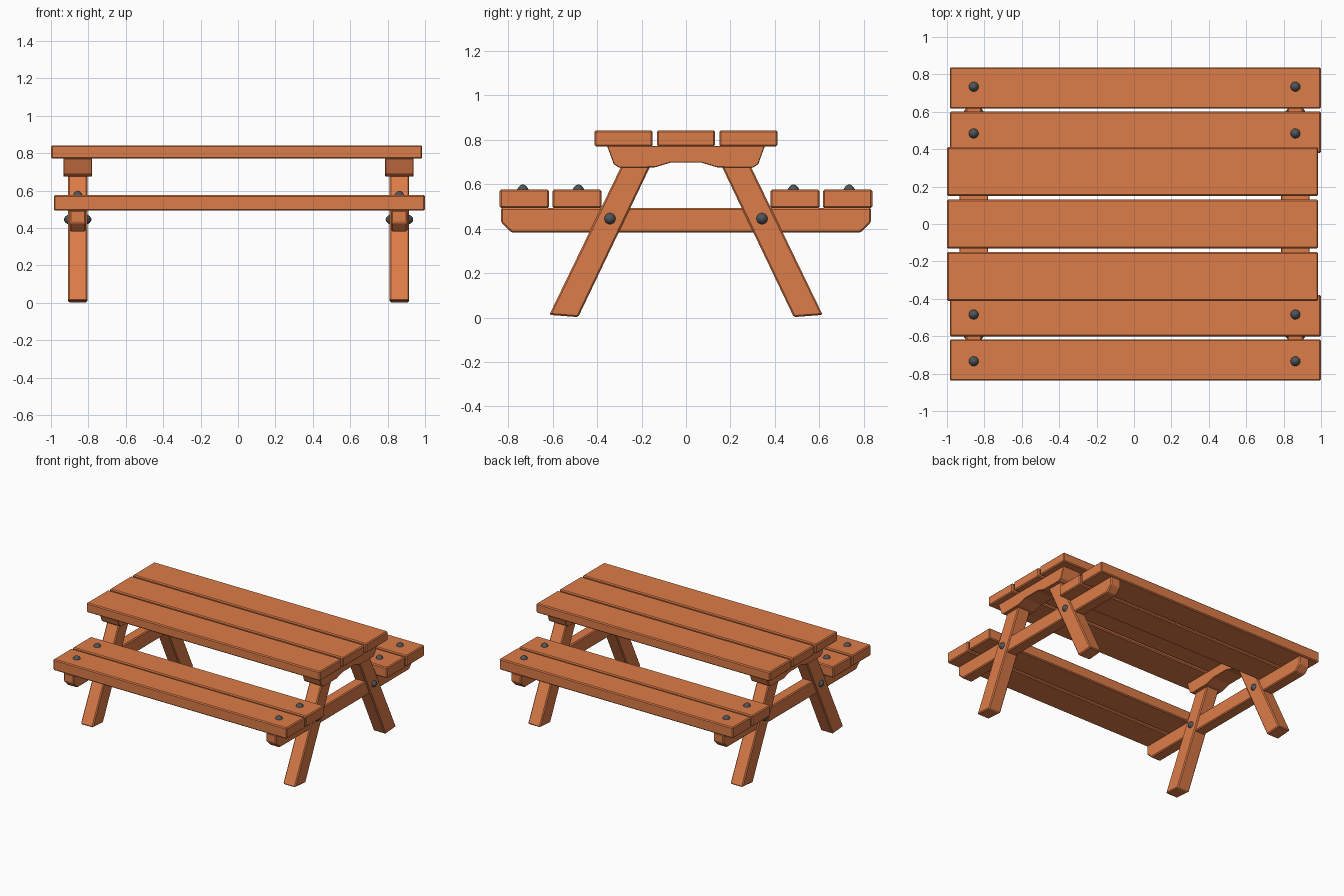
import bpy, bmesh
from mathutils import Matrix

if "Cube" in bpy.data.objects:
    bpy.data.objects.remove(bpy.data.objects["Cube"])

wood = bpy.data.materials.new("wood")
wood.diffuse_color = (0.72, 0.2, 0.065, 1)
wood.use_nodes = True
wood.node_tree.nodes["Principled BSDF"].inputs["Base Color"].default_value = wood.diffuse_color
metal = bpy.data.materials.new("metal")
metal.diffuse_color = (0.08, 0.09, 0.1, 1)
metal.use_nodes = True
metal.node_tree.nodes["Principled BSDF"].inputs["Base Color"].default_value = metal.diffuse_color


def finish(bm, name, mat):
    me = bpy.data.meshes.new(name)
    bm.to_mesh(me)
    bm.free()
    me.materials.append(mat)
    ob = bpy.data.objects.new(name, me)
    bpy.context.collection.objects.link(ob)
    return ob


def board(name, profile, x0, x1, bevel=0.007):
    """Extrude a (y, z) profile along x and ease its edges."""
    bm = bmesh.new()
    face = bm.faces.new([bm.verts.new((x0, y, z)) for y, z in profile])
    ext = bmesh.ops.extrude_face_region(bm, geom=[face])
    bmesh.ops.translate(bm, vec=(x1 - x0, 0, 0),
                        verts=[v for v in ext["geom"] if isinstance(v, bmesh.types.BMVert)])
    bmesh.ops.recalc_face_normals(bm, faces=bm.faces)
    ob = finish(bm, name, wood)
    mod = ob.modifiers.new("eased_edges", "BEVEL")
    mod.width = bevel
    mod.segments = 1
    return ob


def plank(name, x0, x1, y0, y1, z0, z1):
    return board(name, [(y0, z0), (y1, z0), (y1, z1), (y0, z1)], x0, x1)


def bolt(name, loc, radii):
    bm = bmesh.new()
    bmesh.ops.create_uvsphere(bm, u_segments=20, v_segments=12, radius=1,
                              matrix=Matrix.LocRotScale(loc, None, radii))
    for f in bm.faces:
        f.smooth = True
    return finish(bm, name, metal)


# table top
for i, y in enumerate((-0.281, 0, 0.281)):
    plank(f"top_plank_{i}", -1.0, 0.985, y - 0.131, y + 0.131, 0.77, 0.842)

# bench seats
for s, side in ((-1, "front"), (1, "back")):
    for part, a, b in (("inner", 0.38, 0.601), ("outer", 0.617, 0.838)):
        lo, hi = sorted((s * a, s * b))
        plank(f"{side}_{part}_seat", -0.985, 1.0, lo, hi, 0.492, 0.576)

# half profiles, mirrored across y
beam_half = [(0.785, 0.382), (0.832, 0.428), (0.832, 0.494)]
brace_half = [(0.07, 0.697), (0.14, 0.676), (0.30, 0.674), (0.325, 0.69), (0.355, 0.772)]
leg = [(0.485, 0.002), (0.615, 0.012), (0.272, 0.72), (0.142, 0.72)]


def mirrored(half):
    return half + [(-y, z) for y, z in reversed(half)]


# end frames: beam, brace, legs and bolts
for x, end in ((-0.857, "left"), (0.863, "right")):
    board(f"{end}_seat_beam", mirrored(beam_half), x - 0.043, x + 0.043)
    board(f"{end}_top_brace", mirrored(brace_half), x - 0.076, x + 0.076, 0.003)
    for s, side in ((-1, "front"), (1, "back")):
        board(f"{end}_{side}_leg", [(s * y, z) for y, z in leg], x - 0.052, x + 0.052)
        bolt(f"{end}_{side}_leg_bolt", (x, s * 0.342, 0.445), (0.074, 0.036, 0.036))
        for y in (0.484, 0.734):
            bolt(f"{end}_{side}_seat_bolt", (x, s * y, 0.525), (0.036, 0.036, 0.074))
